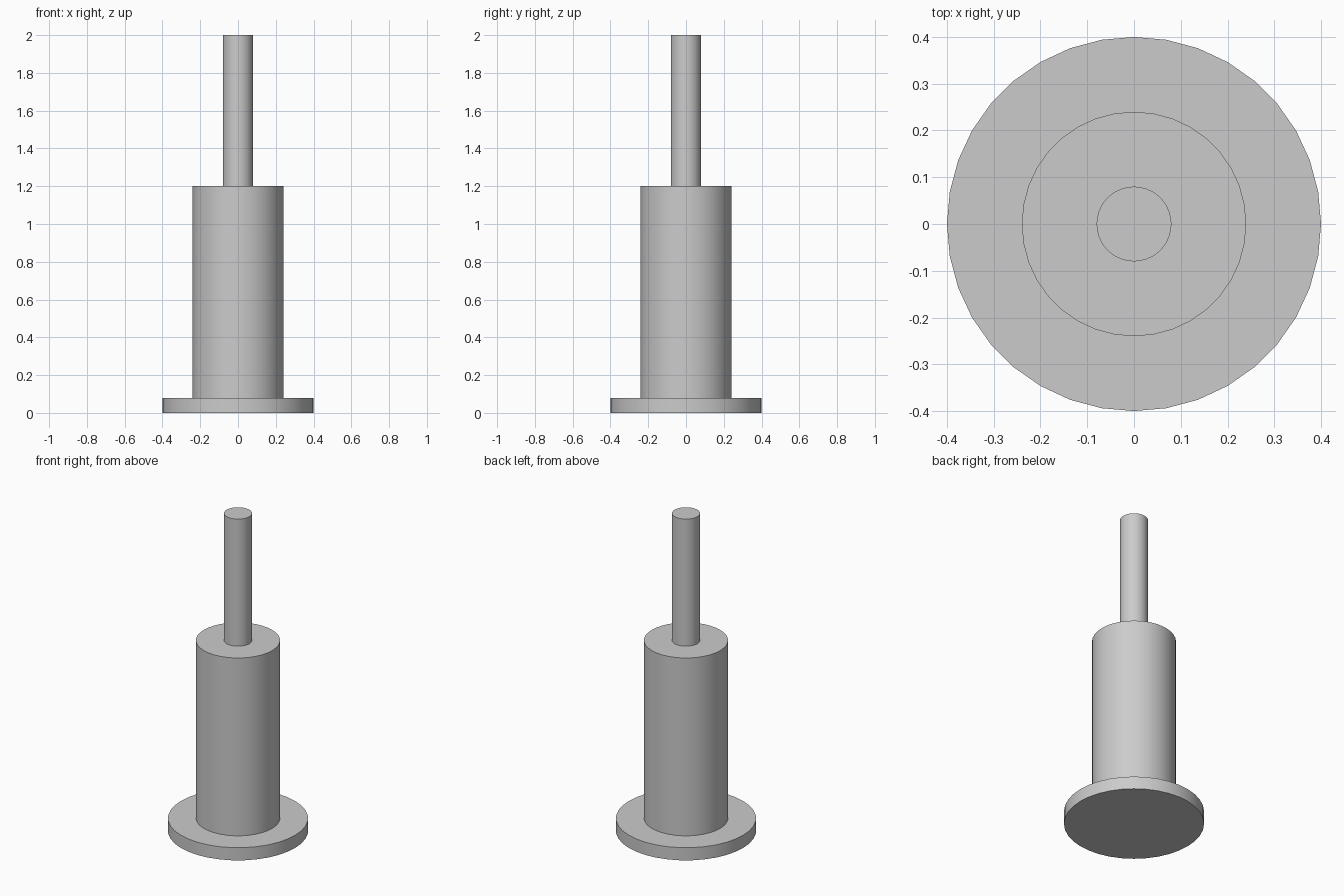
import bpy
import math

cube = bpy.data.objects.get("Cube")
if cube:
    bpy.data.objects.remove(cube, do_unlink=True)

# Single plain grey finish
grey = bpy.data.materials.new("plain_grey")
grey.use_nodes = True
colour = (0.6, 0.6, 0.6, 1.0)
grey.diffuse_color = colour
grey.node_tree.nodes["Principled BSDF"].inputs["Base Color"].default_value = colour


def cylinder(name, radius, bottom, top):
    """Upright capped cylinder between two heights."""
    bpy.ops.mesh.primitive_cylinder_add(
        vertices=36, radius=radius, depth=top - bottom,
        location=(0, 0, (bottom + top) / 2))
    part = bpy.context.object
    part.name = name
    part.data.materials.append(grey)
    bpy.ops.object.shade_smooth_by_angle(angle=math.radians(30))
    return part


# Stacked coaxial parts: flange, barrel and thin rod
cylinder("base_flange", 0.4, 0, 0.08)
cylinder("barrel", 0.24, 0.08, 1.2)
cylinder("rod", 0.08, 1.2, 2)
